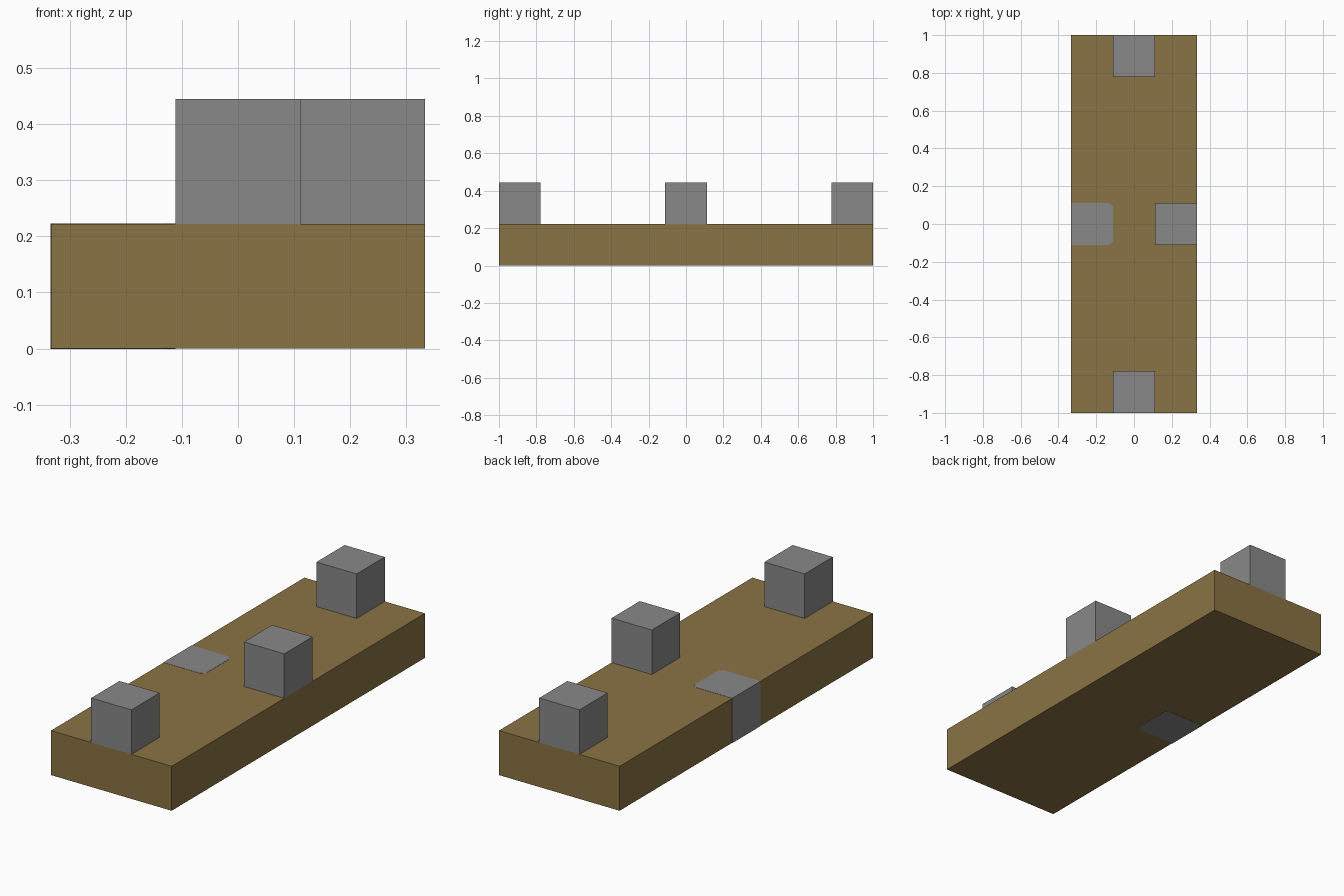
import bpy
import bmesh

if "Cube" in bpy.data.objects:
    bpy.data.objects.remove(bpy.data.objects["Cube"])


def material(name, rgb):
    mat = bpy.data.materials.new(name)
    mat.diffuse_color = (*rgb, 1.0)
    mat.use_nodes = True
    mat.node_tree.nodes["Principled BSDF"].inputs["Base Color"].default_value = mat.diffuse_color
    return mat


def box(name, lo, hi, mat, chamfer=None):
    """Axis-aligned box; chamfer = (width, rule picking vertical edges by x)."""
    bm = bmesh.new()
    bmesh.ops.create_cube(bm, size=1)
    for v in bm.verts:
        v.co = [lo[i] if v.co[i] < 0 else hi[i] for i in range(3)]
    if chamfer:
        width, rule = chamfer
        edges = [e for e in bm.edges
                 if abs(e.verts[0].co.z - e.verts[1].co.z) > 0.1
                 and rule(e.verts[0].co.x)]
        bmesh.ops.bevel(bm, geom=edges, offset=width, segments=1,
                        affect='EDGES', profile=0.5)
    mesh = bpy.data.meshes.new(name)
    bm.to_mesh(mesh)
    bm.free()
    mesh.materials.append(mat)
    obj = bpy.data.objects.new(name, mesh)
    bpy.context.collection.objects.link(obj)
    return obj


brown = material("wood_brown", (0.255, 0.172, 0.058))
grey = material("stone_grey", (0.25, 0.25, 0.25))

U = 2 / 9      # block edge length
H = U / 2
E = 0.001      # inlay sits just proud of the plank

# Long base plank
box("base_plank", (-U * 1.5, -1, 0), (U * 1.5, 1, U), brown)

# Raised cubes at both ends and on the right edge
for name, x, y in (("front_block", 0, -1 + H),
                   ("back_block", 0, 1 - H),
                   ("right_block", U, 0)):
    box(name, (x - H, y - H, U), (x + H, y + H, 2 * U), grey)

# Block sunk flush into the left edge, inner corners clipped
box("left_inlay_block", (-U * 1.5 - E, -H, -E), (-H, H, U + E), grey,
    chamfer=(0.02, lambda x: x > -0.2))
